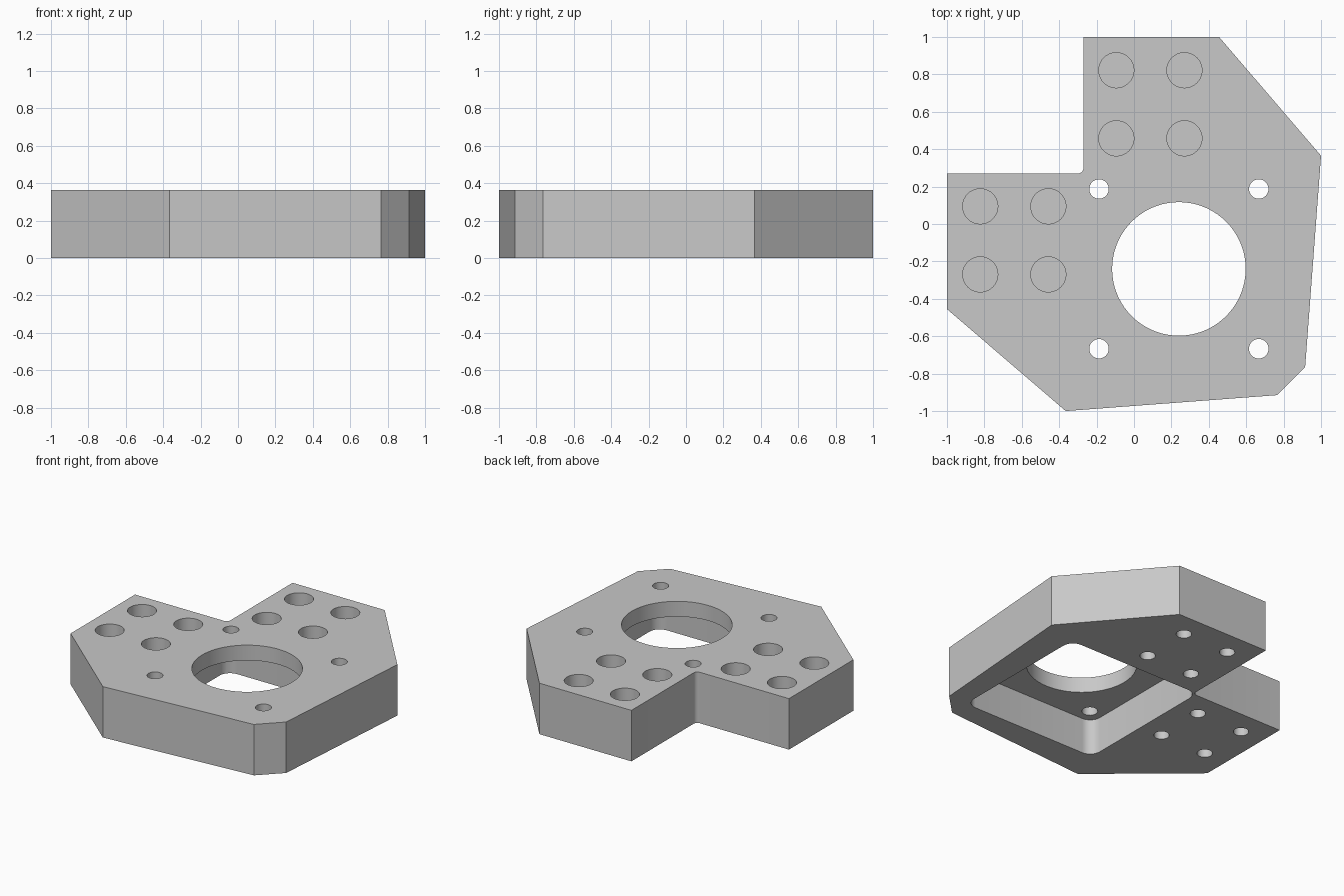
import bpy, bmesh, math

cube = bpy.data.objects.get("Cube")
if cube:
    bpy.data.objects.remove(cube, do_unlink=True)

THICK = 0.363
POCKET_TOP = 0.254
CX, CY = 0.24, -0.24

grey = bpy.data.materials.new("plain grey")
grey.use_nodes = True
colour = (0.58, 0.58, 0.58, 1)
grey.diffuse_color = colour
grey.node_tree.nodes["Principled BSDF"].inputs["Base Color"].default_value = colour


def prism(name, points, z0, z1):
    """Extrude a closed outline from z0 to z1."""
    bm = bmesh.new()
    face = bm.faces.new([bm.verts.new((x, y, z0)) for x, y in points])
    top = bmesh.ops.extrude_face_region(bm, geom=[face])["geom"]
    bmesh.ops.translate(bm, vec=(0, 0, z1 - z0),
                        verts=[v for v in top if isinstance(v, bmesh.types.BMVert)])
    bmesh.ops.recalc_face_normals(bm, faces=bm.faces)
    mesh = bpy.data.meshes.new(name)
    bm.to_mesh(mesh)
    bm.free()
    mesh.materials.append(grey)
    obj = bpy.data.objects.new(name, mesh)
    bpy.context.collection.objects.link(obj)
    return obj


def arc(x, y, r, start, sweep, steps):
    return [(x + r * math.cos(math.radians(start + sweep * i / steps)),
             y + r * math.sin(math.radians(start + sweep * i / steps)))
            for i in range(steps + 1)]


def cut(target, points, z0, z1):
    """Subtract a prism from the target and discard the cutter."""
    cutter = prism("cutter", points, z0, z1)
    cutter.hide_render = True
    mod = target.modifiers.new("cut", "BOOLEAN")
    mod.operation = "DIFFERENCE"
    mod.solver = "EXACT"
    mod.object = cutter
    bpy.context.view_layer.objects.active = target
    bpy.ops.object.modifier_apply(modifier=mod.name)
    bpy.data.objects.remove(cutter, do_unlink=True)


def drill(target, x, y, r, z0, z1, steps=32):
    cut(target, arc(x, y, r, 0, 360, steps)[:-1], z0, z1)


# Plate outline, mirrored across the diagonal, with a filleted notch
half = [(-0.27, 1), (0.455, 1), (1, 0.365), (0.915, -0.765)]
mirrored = [(-y, -x) for x, y in reversed(half)]
notch = arc(-0.30, 0.30, 0.03, 270, 90, 6)
plate = prism("motor_plate", half + mirrored + notch, 0, THICK)

# Rounded square motor pocket underneath
side, r = 0.53, 0.08
pocket = []
for i, (sx, sy) in enumerate([(1, 1), (-1, 1), (-1, -1), (1, -1)]):
    pocket += arc(CX + sx * (side - r), CY + sy * (side - r), r, i * 90, 90, 8)
cut(plate, pocket, -0.1, POCKET_TOP)

# Central shaft opening and four motor screw holes
drill(plate, CX, CY, 0.357, 0.1, 0.5, 72)
for sx in (-1, 1):
    for sy in (-1, 1):
        drill(plate, CX + sx * 0.427, CY + sy * 0.427, 0.052, 0.1, 0.5)

# Counterbored mounting holes on both arms, with a thin web left between
for cx, cy in [(0.0875, 0.64), (-0.64, -0.0875)]:
    for sx in (-1, 1):
        for sy in (-1, 1):
            x, y = cx + sx * 0.182, cy + sy * 0.182
            drill(plate, x, y, 0.094, 0.13, 0.5, 40)
            drill(plate, x, y, 0.05, -0.1, 0.124)

# Smooth the bores and keep the edges crisp
bpy.ops.object.select_all(action="DESELECT")
plate.select_set(True)
bpy.context.view_layer.objects.active = plate
bpy.ops.object.shade_smooth_by_angle(angle=math.radians(30))
